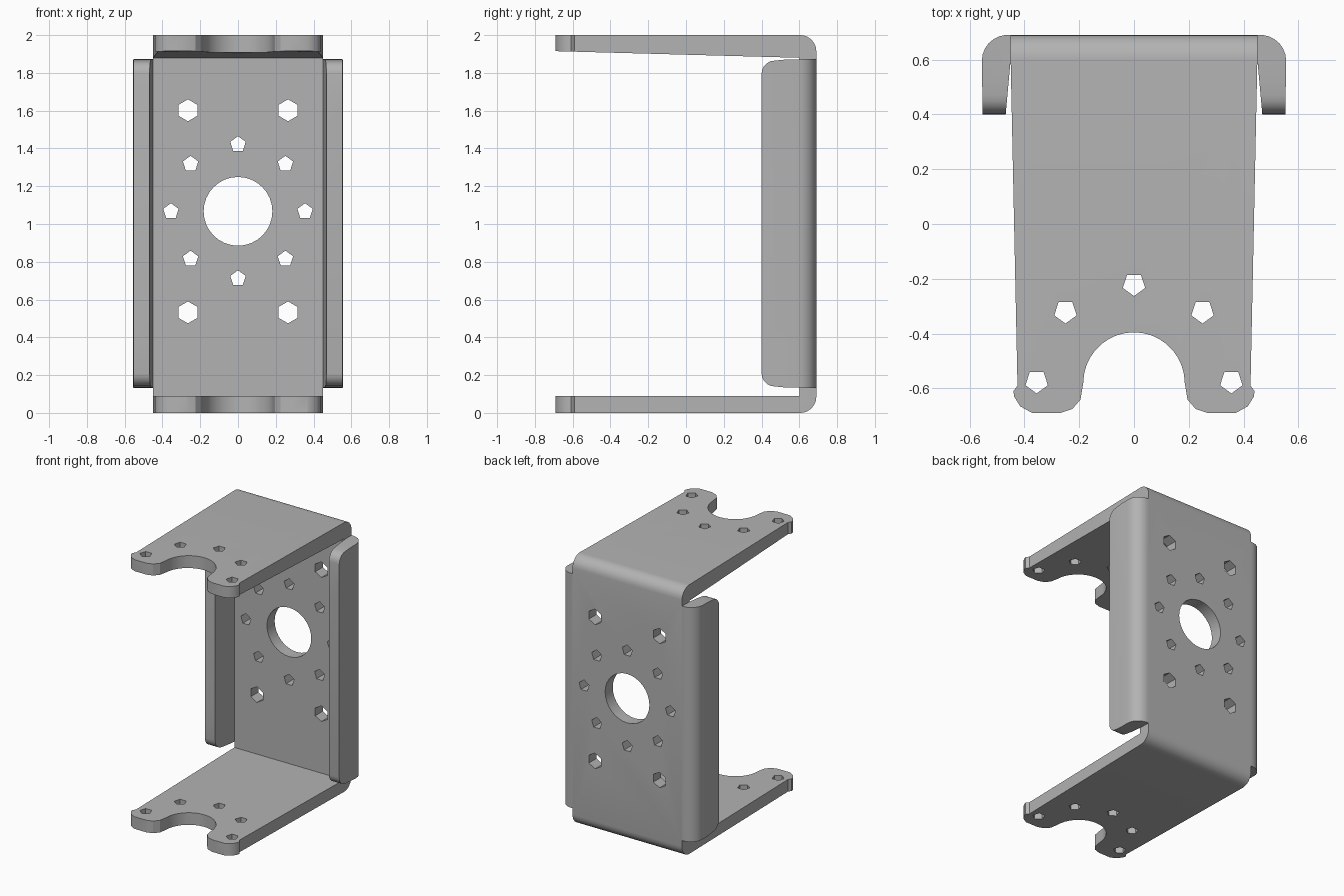
import bpy, bmesh
from math import sin, cos, pi, radians
from mathutils import Vector

cube = bpy.data.objects.get("Cube")
if cube:
    bpy.data.objects.remove(cube, do_unlink=True)

steel = bpy.data.materials.new("grey steel")
steel.use_nodes = True
grey = (0.45, 0.45, 0.45, 1)
steel.diffuse_color = grey
steel.node_tree.nodes["Principled BSDF"].inputs["Base Color"].default_value = grey


def arc(cx, cy, r, start, end, steps):
    """Points on a circular arc, angles in degrees."""
    angles = [radians(start + (end - start) * i / steps) for i in range(steps + 1)]
    return [(cx + r * cos(a), cy + r * sin(a)) for a in angles]


def ring(cx, cy, r, sides, turn=90):
    return arc(cx, cy, r, turn, turn + 360, sides)[:-1]


def prisms(name, outlines, axis, low, high):
    """Extrude closed outlines along an axis; outline order is xy, xz or yz."""
    place = {"x": lambda a, b, h: (h, a, b),
             "y": lambda a, b, h: (a, h, b),
             "z": lambda a, b, h: (a, b, h)}[axis]
    bm = bmesh.new()
    for points in outlines:
        face = bm.faces.new([bm.verts.new(place(a, b, low)) for a, b in points])
        out = bmesh.ops.extrude_face_region(bm, geom=[face])
        moved = [v for v in out["geom"] if isinstance(v, bmesh.types.BMVert)]
        bmesh.ops.translate(bm, verts=moved, vec=Vector(place(0, 0, high - low)))
    bmesh.ops.recalc_face_normals(bm, faces=bm.faces)
    mesh = bpy.data.meshes.new(name)
    bm.to_mesh(mesh)
    bm.free()
    mesh.materials.append(steel)
    obj = bpy.data.objects.new(name, mesh)
    bpy.context.collection.objects.link(obj)
    return obj


def combine(obj, tool, operation):
    """Apply a boolean and discard the cutter."""
    bpy.context.view_layer.objects.active = obj
    mod = obj.modifiers.new("cut", "BOOLEAN")
    mod.operation, mod.object, mod.solver = operation, tool, "EXACT"
    bpy.ops.object.modifier_apply(modifier=mod.name)
    bpy.data.objects.remove(tool, do_unlink=True)


def smooth(obj):
    bpy.ops.object.select_all(action="DESELECT")
    obj.select_set(True)
    bpy.context.view_layer.objects.active = obj
    bpy.ops.object.shade_smooth_by_angle(angle=radians(30))


# Folded channel: two arms and the back wall, bent at the rear corners
channel_side = ([(-0.69, 0), (0.6, 0)] + arc(0.605, 0.085, 0.085, -80, 0, 5)
                + arc(0.605, 1.915, 0.085, 0, 80, 5)
                + [(0.6, 2), (-0.69, 2), (-0.69, 1.915), (0.6, 1.88), (0.6, 0.09), (-0.69, 0.09)])
channel = prisms("channel_bracket", [channel_side], "x", -0.6, 0.6)

# Plan outline: tapering sides, rounded tabs and the round mouth between them
half = [(0.45, 0.75), (0.45, 0.6), (0.425, -0.59), (0.44, -0.61), (0.437, -0.63),
        (0.415, -0.665), (0.37, -0.69), (0.27, -0.69), (0.225, -0.675), (0.195, -0.64)]
plan = half + arc(0, -0.58, 0.185, 0, 180, 18) + [(-x, y) for x, y in reversed(half)]
combine(channel, prisms("plan_cutter", [plan], "z", -0.1, 2.1), "INTERSECT")

# Screw holes through both arms
arm_holes = [(0, -0.22)] + [(s * x, y) for s in (-1, 1) for x, y in ((0.25, -0.32), (0.355, -0.575))]
combine(channel, prisms("arm_hole_cutter", [ring(x, y, 0.043, 5, 270) for x, y in arm_holes],
                        "z", -0.1, 2.1), "DIFFERENCE")

# Back wall: centre bore, ring of small holes and four larger holes
mid = 1.067
wall_holes = [ring(0, mid, 0.182, 32)]
wall_holes += [ring(x, z, 0.043, 5) for x, z in ring(0, mid, 0.355, 8)]
wall_holes += [ring(sx * 0.265, mid + sz * 0.535, 0.058, 6) for sx in (-1, 1) for sz in (-1, 1)]
combine(channel, prisms("wall_hole_cutter", wall_holes, "y", 0.5, 0.8), "DIFFERENCE")
smooth(channel)

# Side flanges: bent forward, with rounded free corners
bend = [(0.45, 0.69)] + arc(0.46, 0.595, 0.095, 85, 0, 6) + [(0.552, 0.4), (0.468, 0.4), (0.45, 0.6)]
corner = 0.07
side = ([(0.75, 0.13), (0.52, 0.135)] + arc(0.4 + corner, 0.14 + corner, corner, 270, 180, 5)
        + arc(0.4 + corner, 1.865 - corner, corner, 180, 90, 5) + [(0.52, 1.87), (0.75, 1.875)])
for name, sign in (("left_flange", 1), ("right_flange", -1)):
    flange = prisms(name, [[(sign * x, y) for x, y in bend]], "z", 0, 2)
    combine(flange, prisms("flange_cutter", [side], "x", -0.7, 0.7), "INTERSECT")
    smooth(flange)
